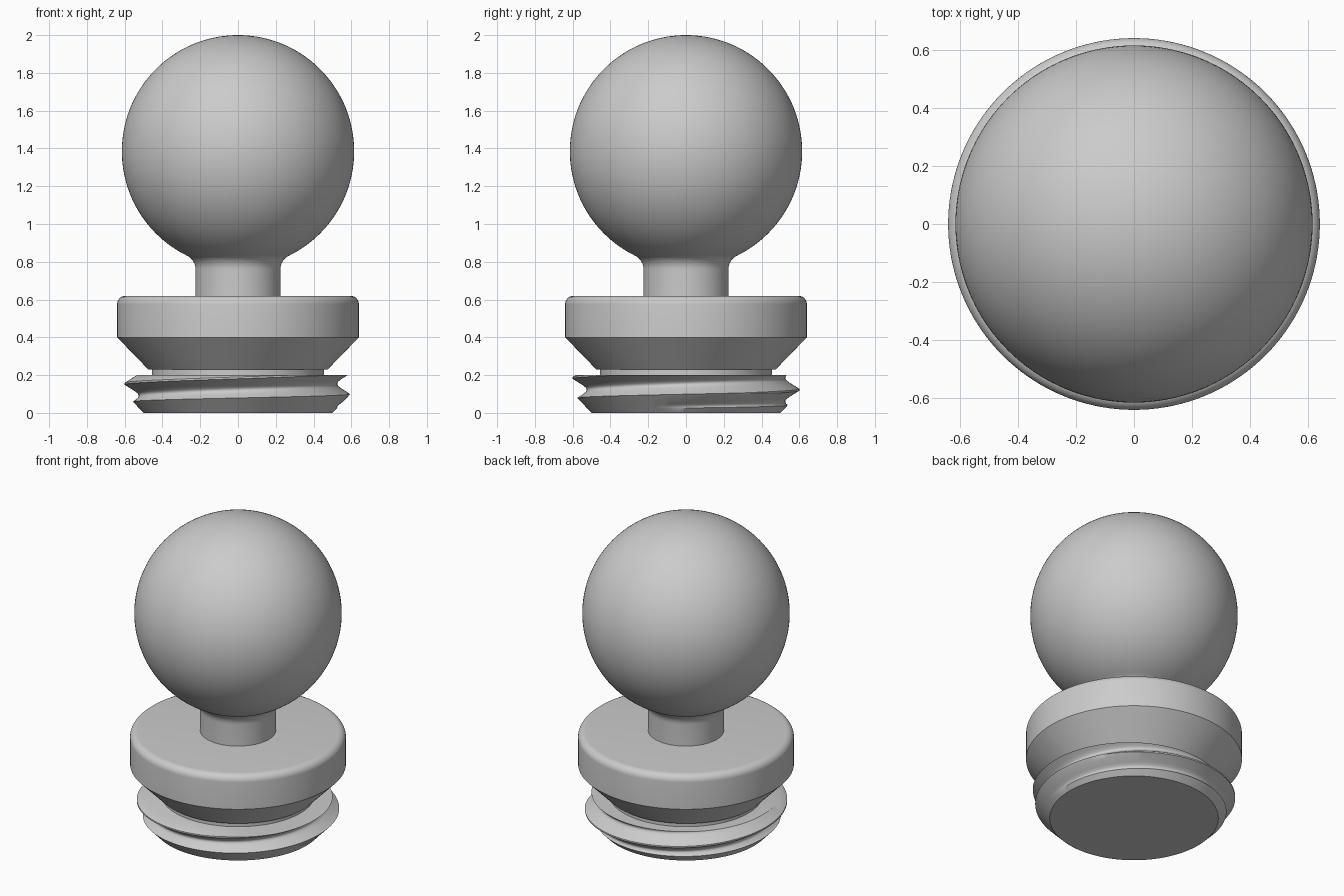
import bpy
import bmesh
from math import sin, cos, pi, sqrt, radians, atan2

if "Cube" in bpy.data.objects:
    bpy.data.objects.remove(bpy.data.objects["Cube"], do_unlink=True)

grey = bpy.data.materials.new("plain grey")
grey.use_nodes = True
grey.diffuse_color = (0.6, 0.6, 0.6, 1)
grey.node_tree.nodes["Principled BSDF"].inputs["Base Color"].default_value = (0.6, 0.6, 0.6, 1)

STEPS = 144


def finish(name, bm):
    """Weld, close, shade and link a mesh."""
    bmesh.ops.remove_doubles(bm, verts=bm.verts, dist=0.0001)
    bmesh.ops.holes_fill(bm, edges=[e for e in bm.edges if e.is_boundary], sides=0)
    bmesh.ops.recalc_face_normals(bm, faces=bm.faces)
    mesh = bpy.data.meshes.new(name)
    bm.to_mesh(mesh)
    bm.free()
    mesh.materials.append(grey)
    obj = bpy.data.objects.new(name, mesh)
    bpy.context.collection.objects.link(obj)
    bpy.ops.object.select_all(action="DESELECT")
    obj.select_set(True)
    bpy.context.view_layer.objects.active = obj
    bpy.ops.object.shade_smooth_by_angle(angle=radians(35))


def skin(name, profile_at):
    """Sweep a (radius, z) profile, which may vary with the angle, around z."""
    bm = bmesh.new()
    columns = []
    for j in range(STEPS + 1):
        a = 2 * pi * j / STEPS
        columns.append([bm.verts.new((r * cos(a), r * sin(a), z)) for r, z in profile_at(a)])
    for left, right in zip(columns, columns[1:]):
        for i in range(len(left) - 1):
            bm.faces.new((left[i], right[i], right[i + 1], left[i + 1]))
    finish(name, bm)


def arc(r, z, radius, start, end, count):
    return [(r + radius * cos(start + (end - start) * i / count),
             z + radius * sin(start + (end - start) * i / count)) for i in range(count + 1)]


# Ball on a stem, blended with a fillet
BALL, BALL_Z, STEM, FILLET = 0.615, 1.385, 0.225, 0.08
fillet_r = STEM + FILLET
fillet_z = BALL_Z - sqrt((BALL + FILLET) ** 2 - fillet_r ** 2)
toward = atan2(BALL_Z - fillet_z, -fillet_r)
ball = [(STEM, 0.60)]
ball += arc(fillet_r, fillet_z, FILLET, pi, toward, 8)
ball += arc(0, BALL_Z, BALL, toward - pi, pi / 2, 64)
skin("ball_and_stem", lambda a: ball)

# Collar with a rounded top edge and a conical underside
ROUND = 0.045
collar = [(0.455, 0.19), (0.455, 0.23), (0.475, 0.23), (0.64, 0.40)]
collar += arc(0.64 - ROUND, 0.62 - ROUND, ROUND, 0, pi / 2, 8)
skin("collar", lambda a: collar)

# Threaded plug: a chamfered cylinder with a helical groove
PITCH, TOP, MAJOR, FLOOR, SOFT = 0.126, 0.20, 0.60, 0.525, 0.02


def envelope(z):
    return min(MAJOR, 0.5 + 0.95 * z)


def groove(d):
    return FLOOR + 1.8 * (sqrt(d * d + SOFT * SOFT) - SOFT)


def groove_edge(centre, side):
    """Offset at which the groove wall meets the outer envelope."""
    near, far = 0.0, 0.07
    for _ in range(24):
        mid = (near + far) / 2
        if envelope(centre + side * mid) > groove(mid):
            near = mid
        else:
            far = mid
    return near


def thread_profile(a):
    centres = [0.028 + PITCH * (a / (2 * pi) + k) for k in range(-2, 3)]
    heights, last = [0.0], -1.0
    for c in centres:
        low, high = c - groove_edge(c, -1), c + groove_edge(c, 1)
        heights.append(min(max(0.105, last), low))  # chamfer corner on the crest
        heights.append(low)
        for d in (-0.024, -0.012, -0.004, 0.004, 0.012, 0.024):
            heights.append(min(max(c + d, low), high))
        heights.append(high)
        last = high
    heights = [min(max(z, 0.0), TOP) for z in heights] + [TOP]
    return [(min([envelope(z)] + [groove(z - c) for c in centres]), z) for z in heights]


skin("threaded_plug", thread_profile)
